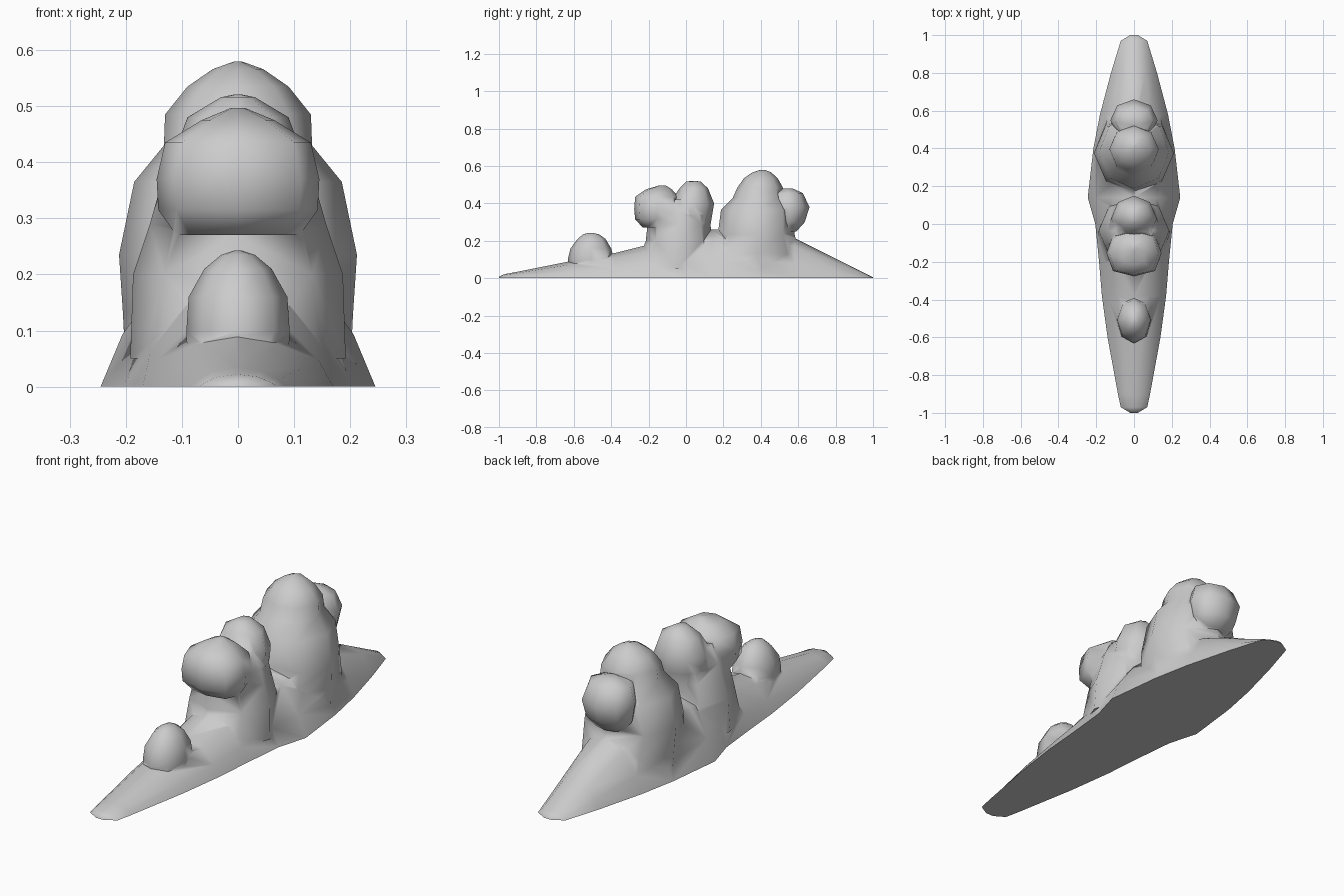
import bpy, bmesh
from math import cos, sin, pi, copysign

if "Cube" in bpy.data.objects:
    bpy.data.objects.remove(bpy.data.objects["Cube"])


def make(name, rings):
    """Skin closed rings of points, capping both ends."""
    bm = bmesh.new()
    loops = [[bm.verts.new(p) for p in r] for r in rings]
    n = len(loops[0])
    for a, b in zip(loops, loops[1:]):
        for i in range(n):
            j = (i + 1) % n
            bm.faces.new((a[i], a[j], b[j], b[i]))
    bm.faces.new(loops[0][::-1])
    bm.faces.new(loops[-1])
    bmesh.ops.recalc_face_normals(bm, faces=bm.faces)
    me = bpy.data.meshes.new(name)
    bm.to_mesh(me)
    bm.free()
    ob = bpy.data.objects.new(name, me)
    bpy.context.collection.objects.link(ob)
    return ob


def lump(name, levels, power=1.0, n=8):
    """Stack of eight-sided rings: (z, y front, y back, half width)."""
    rings = []
    for z, y0, y1, w in levels:
        ring = []
        for i in range(n):
            c, s = cos(2 * pi * i / n), sin(2 * pi * i / n)
            c, s = [copysign(abs(v) ** power, v) if abs(v) > 1e-6 else 0 for v in (c, s)]
            ring.append((w * c, (y0 + y1) / 2 + (y1 - y0) / 2 * s, z))
        rings.append(ring)
    return make(name, rings)


# long flared base: (y, half width, ridge height)
sections = [(-1, .02, .008), (-.97, .07, .022), (-.9, .085, .035), (-.6, .14, .095),
            (-.38, .17, .135), (-.2, .185, .18), (0, .205, .24), (.14, .245, .26),
            (.4, .215, .26), (.58, .18, .215), (.8, .122, .105), (.97, .07, .02), (1, .02, .006)]
base = make("cloud", [[(-w, y, 0), (-.84 * w, y, .36 * h), (-.5 * w, y, .8 * h), (0, y, h),
                       (.5 * w, y, .8 * h), (.84 * w, y, .36 * h), (w, y, 0)]
                      for y, w, h in sections])

# billows rising from the base
parts = [
    lump("tall_billow", [(.03, .13, .64, .2), (.13, .15, .61, .205), (.235, .17, .58, .212),
                         (.365, .187, .575, .185), (.43, .25, .53, .132), (.485, .275, .518, .13),
                         (.535, .31, .49, .09), (.566, .355, .455, .045), (.58, .4, .42, .006)]),
    lump("rear_puff", [(.25, .5, .59, .07), (.3, .46, .635, .11), (.38, .44, .66, .125),
                       (.455, .46, .625, .1), (.48, .52, .57, .03)]),
    lump("middle_billow", [(.05, -.27, .18, .192), (.2, -.215, .143, .187), (.29, -.205, .13, .157),
                           (.35, -.19, .12, .14), (.42, -.15, .08, .1)]),
    lump("middle_puff", [(.28, -.08, .13, .1), (.34, -.1, .14, .125), (.4, -.09, .15, .12),
                         (.48, -.035, .118, .09), (.516, 0, .08, .03), (.521, .03, .05, .006)]),
    lump("front_puff", [(.27, -.23, -.07, .11), (.315, -.272, -.04, .142), (.37, -.277, -.03, .145),
                        (.435, -.272, -.04, .13), (.475, -.215, -.075, .065),
                        (.497, -.14, -.11, .012)], .75),
    lump("small_puff", [(.04, -.63, -.38, .09), (.1, -.632, -.385, .092), (.16, -.617, -.4, .088),
                        (.21, -.58, -.43, .06), (.235, -.55, -.465, .03), (.243, -.52, -.5, .006)]),
]

# weld everything into one smooth skin
for p in parts:
    m = base.modifiers.new(p.name, 'BOOLEAN')
    m.operation, m.solver, m.object = 'UNION', 'EXACT', p
dg = bpy.context.evaluated_depsgraph_get()
base_mesh = bpy.data.meshes.new_from_object(base.evaluated_get(dg))
base.modifiers.clear()
base.data = base_mesh
for p in parts:
    bpy.data.objects.remove(p)
bpy.context.view_layer.objects.active = base
base.select_set(True)
bpy.ops.object.shade_smooth_by_angle(angle=1.3)
